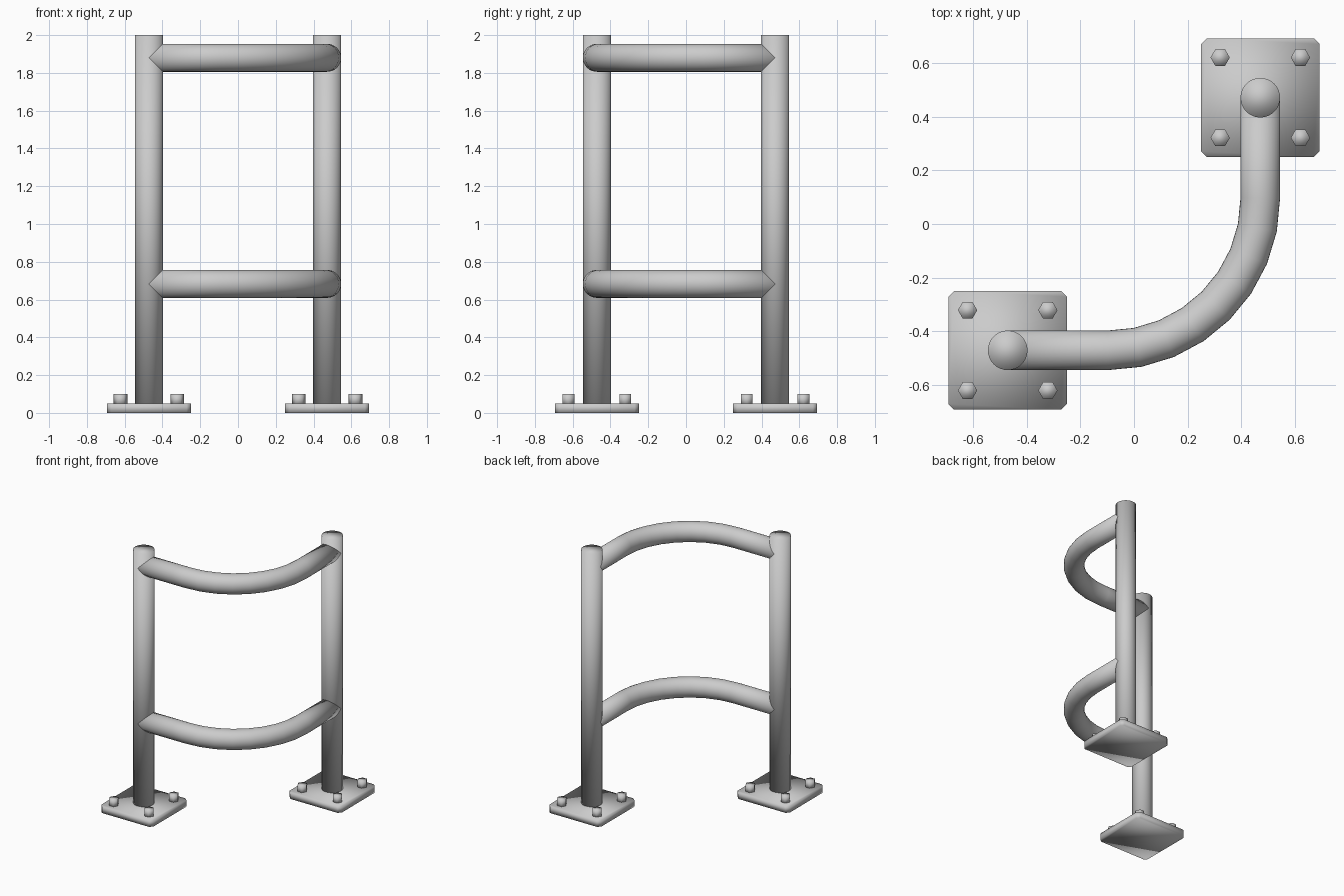
import bpy, bmesh
from math import sin, cos, pi
from mathutils import Vector

if "Cube" in bpy.data.objects:
    bpy.data.objects.remove(bpy.data.objects["Cube"])

POST = 0.472      # post centres lie at (-POST, -POST) and (POST, POST)
R = 0.074         # tube radius
ARC_C, ARC_N = 0.097, 8


def finish(name, bm):
    bmesh.ops.recalc_face_normals(bm, faces=bm.faces)
    mesh = bpy.data.meshes.new(name)
    bm.to_mesh(mesh)
    bm.free()
    for p in mesh.polygons:
        p.use_smooth = True
    ob = bpy.data.objects.new(name, mesh)
    bpy.context.collection.objects.link(ob)
    return ob


def loft(name, rings):
    """Bridge equal-length closed rings and cap both ends."""
    bm = bmesh.new()
    vs = [[bm.verts.new(p) for p in ring] for ring in rings]
    n = len(vs[0])
    for a, b in zip(vs, vs[1:]):
        for i in range(n):
            j = (i + 1) % n
            bm.faces.new((a[i], a[j], b[j], b[i]))
    bm.faces.new(vs[0])
    bm.faces.new(vs[-1])
    return finish(name, bm)


def prism(name, outline, x, y, z0, z1):
    return loft(name, [[(x + u, y + v, z) for u, v in outline] for z in (z0, z1)])


def polygon(r, n):
    return [(r * cos(2 * pi * i / n), r * sin(2 * pi * i / n)) for i in range(n)]


# square plate outline with clipped corners
h, c = 0.222, 0.022
plate = [(h, c - h), (h, h - c), (h - c, h), (c - h, h),
         (-h, h - c), (-h, c - h), (c - h, -h), (h - c, -h)]

# posts, base plates and hex bolts
for side, s in (("left", -1), ("right", 1)):
    p = s * POST
    prism(side + "_base_plate", plate, p, p, 0, 0.05)
    prism(side + "_post", polygon(R, 32), p, p, 0.04, 2.0)
    for i, (dx, dy) in enumerate(((-1, -1), (1, -1), (1, 1), (-1, 1))):
        prism(f"{side}_bolt_{i + 1}", polygon(0.036, 6),
              p + 0.15 * dx, p + 0.15 * dy, 0.04, 0.1)

# rail path: straight, quarter bend, straight; each point carries its heading
arc_r = POST + ARC_C
path = [(-POST, -POST, 0)]
for i in range(ARC_N + 1):
    a = pi / 2 * i / ARC_N
    path.append((-ARC_C + arc_r * sin(a), ARC_C - arc_r * cos(a), a))
path.append((POST, POST, pi / 2))

# two curved rails
for name, z in (("lower_rail", 0.683), ("upper_rail", 1.88)):
    rings = []
    for x, y, a in path:
        out = Vector((sin(a), -cos(a), 0))
        rings.append([Vector((x, y, z)) + out * u + Vector((0, 0, v))
                      for u, v in polygon(R, 32)])
    loft(name, rings)
